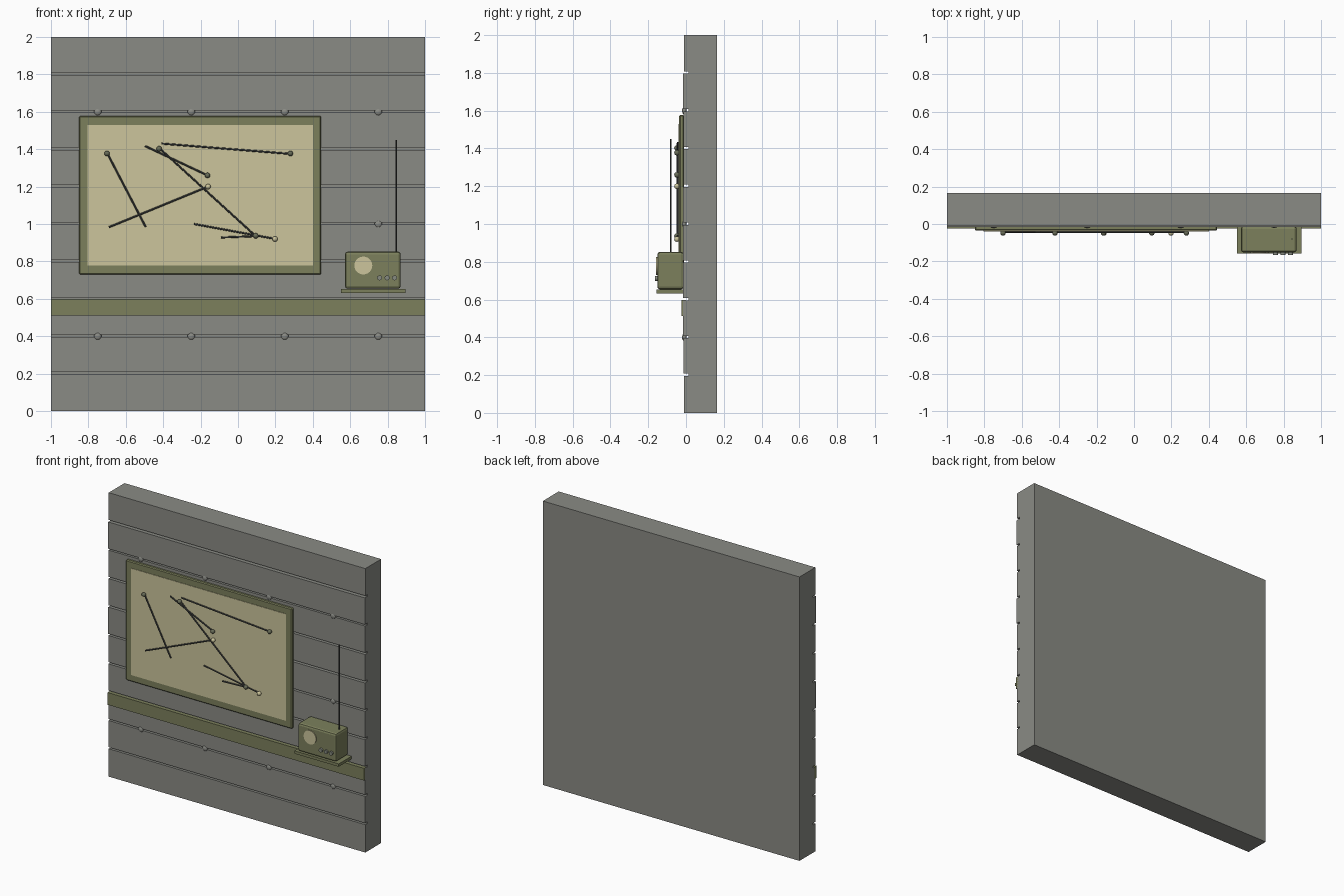
import bpy, math
from mathutils import Vector

if "Cube" in bpy.data.objects:
    bpy.data.objects.remove(bpy.data.objects["Cube"])


def material(name, r, g, b):
    """Flat colour given as 0-255 display values, stored linear."""
    m = bpy.data.materials.new(name)
    lin = [((c / 255 + 0.055) / 1.055) ** 2.4 for c in (r, g, b)]
    m.diffuse_color = (*lin, 1)
    m.use_nodes = True
    m.node_tree.nodes["Principled BSDF"].inputs["Base Color"].default_value = m.diffuse_color
    return m


GREY = material("wall grey", 138, 139, 133)
OLIVE = material("olive", 124, 128, 92)
CREAM = material("cream", 204, 197, 156)
DARK = material("dark string", 68, 70, 68)
PIN = material("pin grey olive", 104, 108, 88)
KNOB = material("knob grey", 134, 138, 128)


def finish(name, mat, smooth=False):
    ob = bpy.context.object
    ob.name = name
    ob.data.materials.append(mat)
    if smooth:
        bpy.ops.object.shade_smooth_by_angle(angle=math.radians(40))
    return ob


def box(name, x, y, z, mat, bevel=0, segments=1):
    """Box from (min, max) ranges, optionally bevelled."""
    lo, hi = Vector((x[0], y[0], z[0])), Vector((x[1], y[1], z[1]))
    bpy.ops.mesh.primitive_cube_add(size=1, location=(lo + hi) / 2)
    ob = bpy.context.object
    ob.scale = hi - lo
    bpy.ops.object.transform_apply(location=False, rotation=False, scale=True)
    if bevel:
        b = ob.modifiers.new("bevel", 'BEVEL')
        b.width, b.segments = bevel, segments
    return finish(name, mat)


def rod(name, a, b, radius, mat, sides=8):
    """Cylinder running from point a to point b."""
    a, b = Vector(a), Vector(b)
    bpy.ops.mesh.primitive_cylinder_add(vertices=sides, radius=radius,
                                        depth=(b - a).length, location=(a + b) / 2)
    ob = bpy.context.object
    ob.rotation_euler = (b - a).to_track_quat('Z', 'Y').to_euler()
    return finish(name, mat, True)


def ball(name, loc, radius, mat, flat=1):
    bpy.ops.mesh.primitive_uv_sphere_add(segments=16, ring_count=10,
                                         radius=radius, location=loc)
    bpy.context.object.scale.y = flat
    return finish(name, mat, True)


# Wall slab and the horizontal planks, each at a slightly different depth
box("wall", (-1, 1), (0.012, 0.165), (0, 2), GREY)
plank_front = [-0.011, -0.013, -0.015, -0.015, -0.015,
               -0.016, -0.014, -0.013, -0.017, -0.011]
for i, front in enumerate(plank_front):
    low = 0 if i == 0 else 0.2 * i + 0.008
    high = 2 if i == 9 else 0.2 * (i + 1) - 0.004
    box("plank", (-1, 1), (front, 0.012), (low, high), GREY)

# Rivets along three of the joints
for z in (0.4, 1.0, 1.6):
    for x in (-0.75, -0.25, 0.25, 0.75):
        ball("rivet", (x, -0.009, z), 0.02, GREY, 0.6)

# Painted rail across the wall
box("rail", (-1, 1), (-0.025, 0), (0.512, 0.598), OLIVE)

# Notice board
box("board_frame", (-0.85, 0.445), (-0.036, -0.01), (0.73, 1.577), OLIVE, 0.006)
box("board_panel", (-0.805, 0.4), (-0.039, -0.034), (0.778, 1.53), CREAM)

# Strings stretched over the board
strings = [((-0.70, 1.38), (-0.493, 0.983)), ((-0.69, 0.983), (-0.16, 1.20)),
           ((-0.42, 1.405), (0.095, 0.935)), ((-0.41, 1.43), (0.28, 1.375)),
           ((-0.497, 1.417), (-0.163, 1.26)), ((-0.235, 1.0), (0.2, 0.92)),
           ((-0.09, 0.928), (0.095, 0.935))]
for (x0, z0), (x1, z1) in strings:
    rod("string", (x0, -0.044, z0), (x1, -0.044, z1), 0.005, DARK)

# Pins at the string ends
for x, z, mat in [(-0.70, 1.377, PIN), (-0.422, 1.402, PIN), (-0.163, 1.26, PIN),
                  (0.28, 1.377, PIN), (0.095, 0.937, PIN),
                  (-0.16, 1.20, CREAM), (0.198, 0.92, CREAM)]:
    ball("pin", (x, -0.048, z), 0.0145, mat)

# Radio on its little shelf
box("shelf", (0.55, 0.895), (-0.157, -0.01), (0.632, 0.652), OLIVE)
box("radio_body", (0.572, 0.87), (-0.152, -0.012), (0.654, 0.852), OLIVE, 0.014, 2)
rod("radio_dial", (0.67, -0.158, 0.778), (0.67, -0.145, 0.778), 0.048, CREAM, 24)
for x in (0.757, 0.797, 0.837):
    rod("radio_knob", (x, -0.165, 0.712), (x, -0.145, 0.712), 0.0135, KNOB, 14)
rod("antenna", (0.845, -0.08, 0.84), (0.845, -0.08, 1.45), 0.004, DARK)
